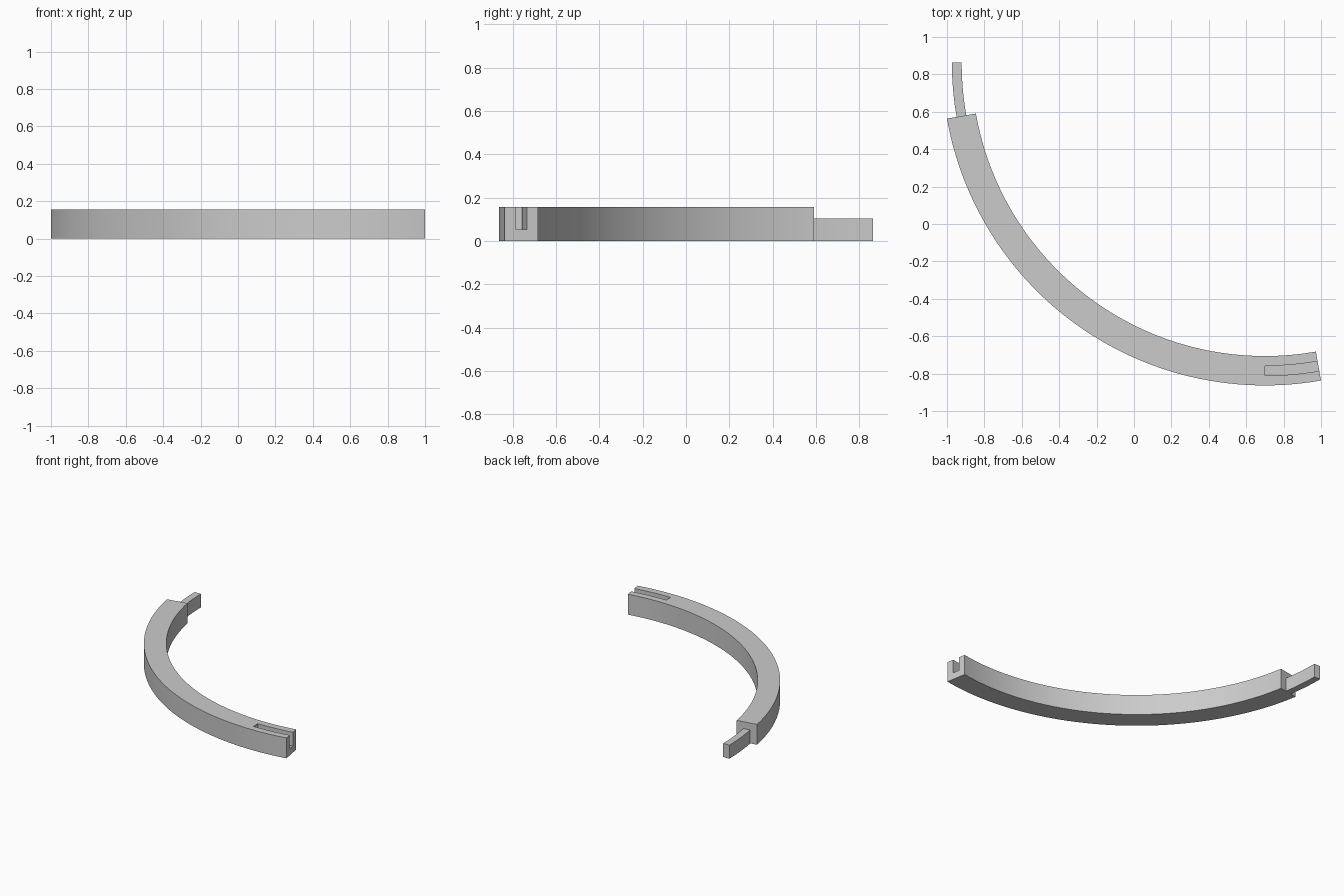
import bpy
import bmesh
from math import radians, sin, cos

cube = bpy.data.objects.get("Cube")
if cube:
    bpy.data.objects.remove(cube, do_unlink=True)

# One plain grey for the whole piece
grey = bpy.data.materials.new("light grey")
grey.use_nodes = True
colour = (0.6, 0.6, 0.6, 1)
grey.diffuse_color = colour
grey.node_tree.nodes["Principled BSDF"].inputs["Base Color"].default_value = colour

# Shared arc centre and square section, split in thirds for the joint
CENTRE_X, CENTRE_Y = 0.70, 0.863
OUTER = 1.726
SIZE = 0.157
THIRD = SIZE / 3
INNER = OUTER - SIZE


def arc_bar(name, r_in, r_out, z_low, z_high, start, end, steps):
    """Rectangular section swept about the arc centre, angles in degrees."""
    bm = bmesh.new()
    rings = []
    for i in range(steps + 1):
        a = radians(start + (end - start) * i / steps)
        section = ((r_in, z_low), (r_out, z_low), (r_out, z_high), (r_in, z_high))
        rings.append([bm.verts.new((CENTRE_X + r * cos(a), CENTRE_Y + r * sin(a), z))
                      for r, z in section])
    for a, b in zip(rings, rings[1:]):
        for k in range(4):
            n = (k + 1) % 4
            bm.faces.new((a[k], a[n], b[n], b[k]))
    bm.faces.new(rings[0])
    bm.faces.new(rings[-1])
    bmesh.ops.recalc_face_normals(bm, faces=bm.faces)
    mesh = bpy.data.meshes.new(name)
    bm.to_mesh(mesh)
    bm.free()
    mesh.materials.append(grey)
    obj = bpy.data.objects.new(name, mesh)
    bpy.context.collection.objects.link(obj)
    return obj


def select_only(obj):
    bpy.ops.object.select_all(action="DESELECT")
    obj.select_set(True)
    bpy.context.view_layer.objects.active = obj


# Main curved bar, and the tongue on its far end
bar = arc_bar("curved_bar", INNER, OUTER, 0, SIZE, 190, 280, 90)
tongue = arc_bar("tongue", INNER + THIRD, OUTER - THIRD, 0, 2 * THIRD, 180, 190, 10)

# Matching slot, open at the top and at the near end
cutter = arc_bar("slot_cutter", INNER + THIRD, OUTER - THIRD, THIRD, SIZE + 0.1, 270, 282, 12)
cutter.hide_render = True
select_only(bar)
cut = bar.modifiers.new("slot", "BOOLEAN")
cut.operation = "DIFFERENCE"
cut.solver = "EXACT"
cut.object = cutter
bpy.ops.object.modifier_apply(modifier=cut.name)
bpy.data.objects.remove(cutter, do_unlink=True)

# Smooth curved walls with crisp edges
for obj in (bar, tongue):
    select_only(obj)
    bpy.ops.object.shade_smooth_by_angle(angle=radians(30))
